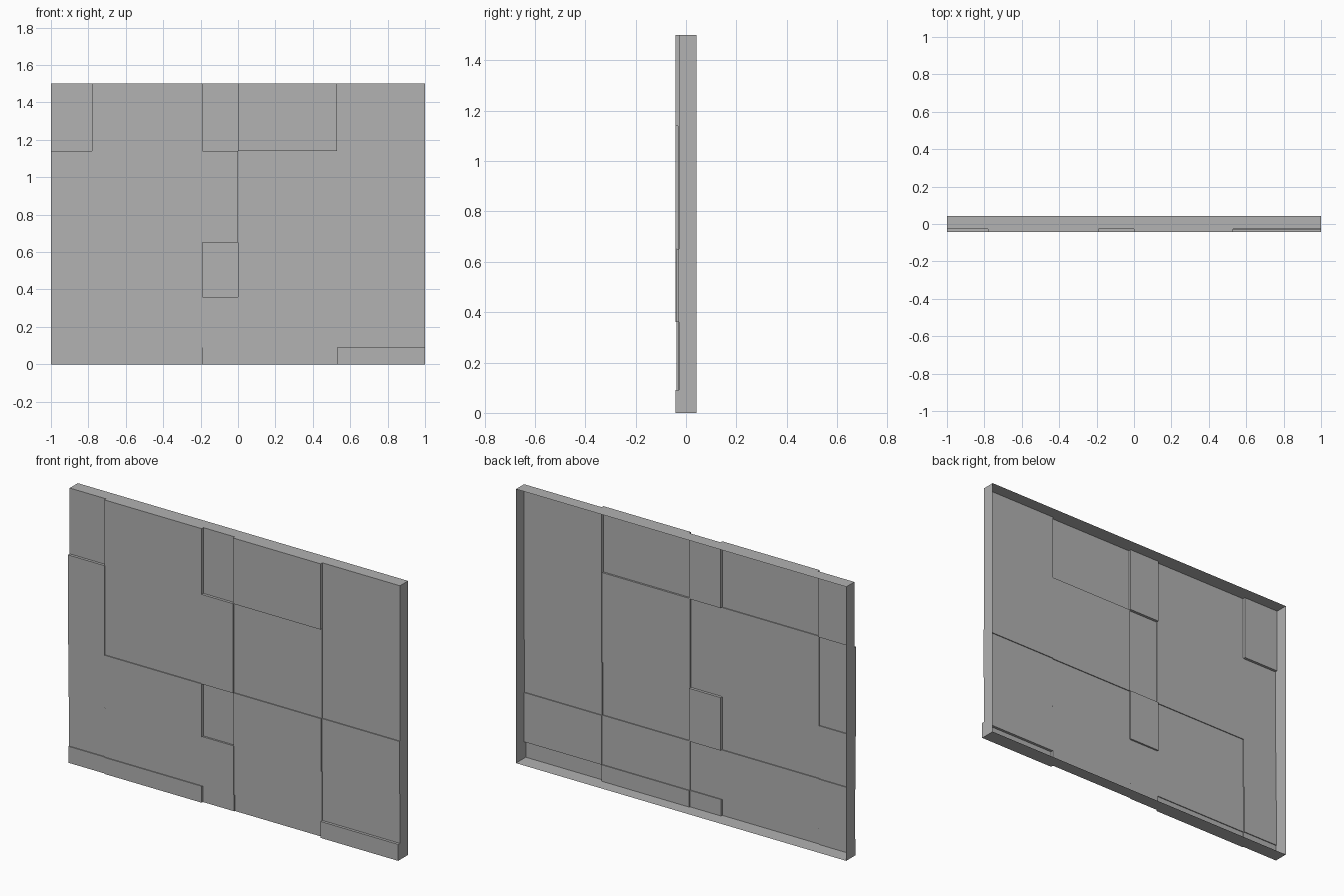
import bpy
import bmesh

cube = bpy.data.objects.get("Cube")
if cube:
    bpy.data.objects.remove(cube, do_unlink=True)

# Plain grey material
grey = bpy.data.materials.new("plain grey")
grey.use_nodes = True
grey.diffuse_color = (0.445, 0.445, 0.445, 1)
grey.node_tree.nodes["Principled BSDF"].inputs["Base Color"].default_value = grey.diffuse_color

# Uneven grid of columns and rows, with a relief step for each panel (bottom row first)
COLS = [-1, -0.78, -0.19, 0, 0.53, 1]
ROWS = [0, 0.09, 0.36, 0.65, 1.14, 1.5]
RELIEF = ["23103", "12210", "23021", "32310", "03030"]
BACK, BASE, STEP = 0.0425, -0.0275, 0.005


def front(col, row):
    """Depth of a panel face; outside the grid the rim runs to the back."""
    if 0 <= col < len(COLS) - 1 and 0 <= row < len(ROWS) - 1:
        return BASE - STEP * int(RELIEF[row][col])
    return BACK


bm = bmesh.new()


def quad(points, outward):
    face = bm.faces.new([bm.verts.new(p) for p in points])
    face.normal_update()
    if face.normal.dot(outward) < 0:
        face.normal_flip()


# Panel faces
for c in range(len(COLS) - 1):
    for r in range(len(ROWS) - 1):
        x0, x1, z0, z1 = COLS[c], COLS[c + 1], ROWS[r], ROWS[r + 1]
        y = front(c, r)
        quad([(x0, y, z0), (x1, y, z0), (x1, y, z1), (x0, y, z1)], (0, -1, 0))

# Upright steps between columns, including the side rims
for c, x in enumerate(COLS):
    for r in range(len(ROWS) - 1):
        a, b = front(c - 1, r), front(c, r)
        if a != b:
            z0, z1 = ROWS[r], ROWS[r + 1]
            quad([(x, a, z0), (x, b, z0), (x, b, z1), (x, a, z1)], (b - a, 0, 0))

# Level steps between rows, including the top and bottom rims
for r, z in enumerate(ROWS):
    for c in range(len(COLS) - 1):
        a, b = front(c, r - 1), front(c, r)
        if a != b:
            x0, x1 = COLS[c], COLS[c + 1]
            quad([(x0, a, z), (x1, a, z), (x1, b, z), (x0, b, z)], (0, 0, b - a))

bmesh.ops.remove_doubles(bm, verts=bm.verts, dist=0.0001)
mesh = bpy.data.meshes.new("relief_wall_panel")
bm.to_mesh(mesh)
bm.free()
mesh.materials.append(grey)
panel = bpy.data.objects.new("relief_wall_panel", mesh)
bpy.context.collection.objects.link(panel)
